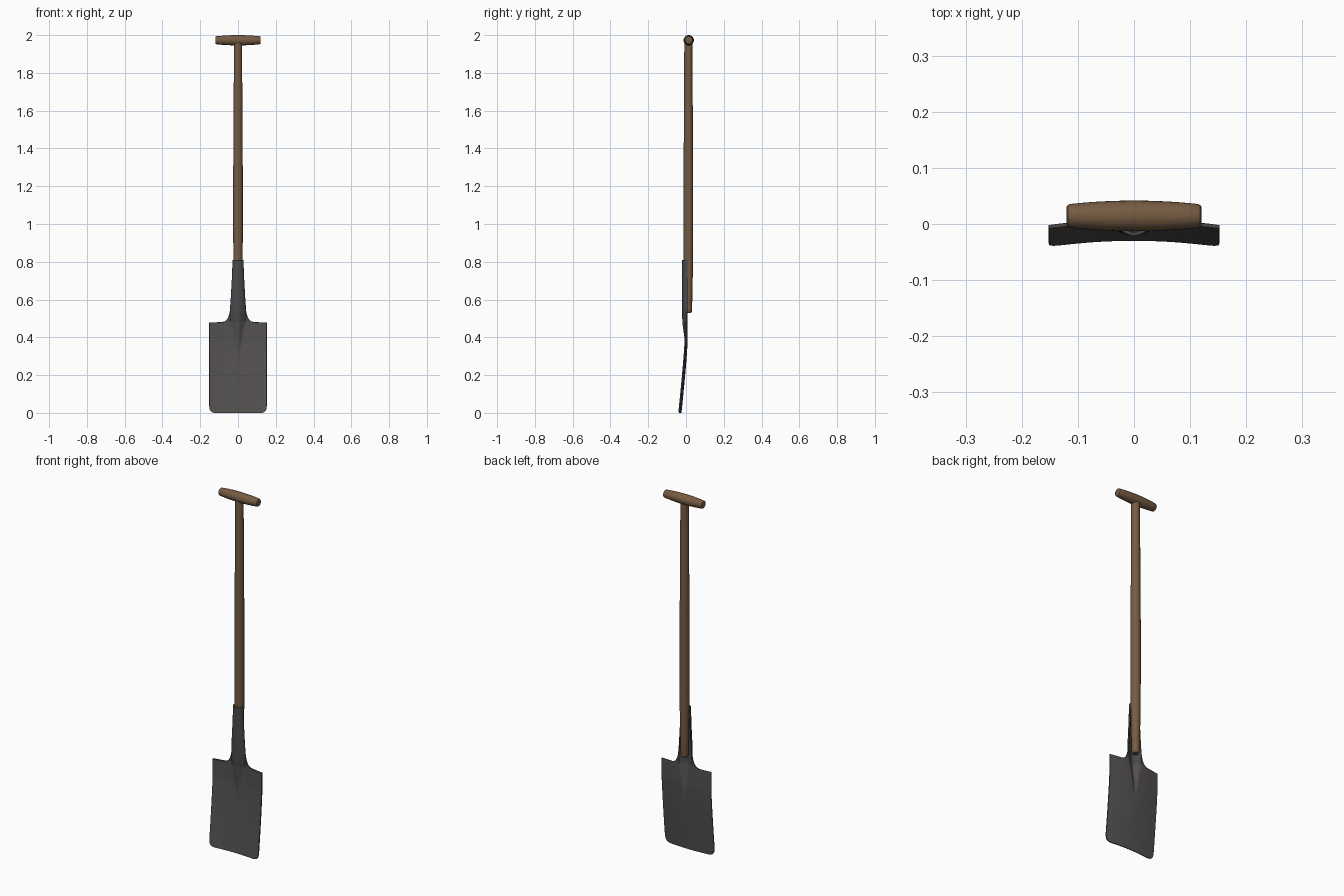
import bpy, bmesh, math

if "Cube" in bpy.data.objects:
    bpy.data.objects.remove(bpy.data.objects["Cube"])


def material(name, rgb):
    m = bpy.data.materials.new(name)
    m.diffuse_color = (*rgb, 1)
    m.use_nodes = True
    m.node_tree.nodes["Principled BSDF"].inputs["Base Color"].default_value = m.diffuse_color
    return m


wood = material("brown wood", (0.18, 0.105, 0.055))
steel = material("warm grey steel", (0.09, 0.084, 0.08))
dark_steel = material("dark grey steel", (0.068, 0.068, 0.07))


def finish(ob, angle=35):
    bpy.ops.object.select_all(action='DESELECT')
    ob.select_set(True)
    bpy.context.view_layer.objects.active = ob
    for mod in list(ob.modifiers):
        bpy.ops.object.modifier_apply(modifier=mod.name)
    bm = bmesh.new()
    bm.from_mesh(ob.data)
    bmesh.ops.recalc_face_normals(bm, faces=bm.faces)
    bm.to_mesh(ob.data)
    bm.free()
    bpy.ops.object.shade_smooth_by_angle(angle=math.radians(angle))


def new_object(name, bm, mats):
    me = bpy.data.meshes.new(name)
    bm.to_mesh(me)
    bm.free()
    ob = bpy.data.objects.new(name, me)
    bpy.context.collection.objects.link(ob)
    for m in mats:
        me.materials.append(m)
    return ob


def turned(name, profile, place, sides=28):
    """Turned wooden part: profile of (position along axis, radius)."""
    bm = bmesh.new()
    rings = []
    for p, r in profile:
        rings.append([bm.verts.new(place(p, r * math.cos(2 * math.pi * i / sides),
                                         r * math.sin(2 * math.pi * i / sides)))
                      for i in range(sides)])
    for a, b in zip(rings, rings[1:]):
        for i in range(sides):
            j = (i + 1) % sides
            bm.faces.new((a[i], a[j], b[j], b[i]))
    bm.faces.new(rings[0])
    bm.faces.new(rings[-1])
    finish(new_object(name, bm, [wood]))


def lerp_table(table, z):
    for (z0, w0), (z1, w1) in zip(table, table[1:]):
        if z <= z1:
            return w0 + (w1 - w0) * (z - z0) / (z1 - z0)
    return table[-1][1]


def clamp(t):
    return max(0.0, min(1.0, t))


# Shaft, slightly swollen in the middle and rounded at the lower end
AXIS_Y = 0.0125
turned("shaft", [(0.53, 0.014), (0.535, 0.018), (0.545, 0.0195), (0.65, 0.022),
                 (0.8, 0.0248), (1.0, 0.0255), (1.25, 0.0255), (1.5, 0.024),
                 (1.75, 0.0225), (1.97, 0.0215)],
       lambda p, a, b: (a, AXIS_Y + b, p))

# Cross handle, a barrel shape along x
grip = [(-0.12, 0.016), (-0.118, 0.0195)]
grip += [(x, 0.0273 - 0.006 * (abs(x) / 0.113) ** 2)
         for x in [-0.113 + 0.226 * i / 12 for i in range(13)]]
grip += [(0.118, 0.0195), (0.12, 0.016)]
turned("cross_handle", grip, lambda p, a, b: (p, 0.0145 + a, 1.9727 + b))

# Blade and socket: one pressed sheet, half width by height
OUTLINE = [(0.0, 0.122), (0.003, 0.135), (0.008, 0.143), (0.018, 0.149),
           (0.035, 0.152), (0.478, 0.152), (0.480, 0.085), (0.485, 0.069),
           (0.495, 0.058), (0.51, 0.050), (0.53, 0.0445), (0.55, 0.0415),
           (0.60, 0.0375), (0.66, 0.034), (0.72, 0.0305), (0.81, 0.027)]


def sheet_y(x, z, ridge):
    lean = 0.006 - 0.033 * max(0, (0.38 - z) / 0.38) ** 1.2
    dish = 0.011 * (x / 0.152) ** 2
    d = clamp((z - 0.28) / 0.24)
    depth = 0.0235 * d * d * (3 - 2 * d)
    s = clamp(abs(x) / ridge)
    t = clamp((z - 0.45) / 0.15)
    shape = (1 - t) * math.cos(math.pi / 2 * s) ** 2 + t * math.sqrt(1 - s * s)
    return lean - dish - depth * shape


heights = sorted({round(z, 4) for z, _ in OUTLINE}
                 | {round(0.06 + 0.02 * i, 4) for i in range(21)}
                 | {round(0.57 + 0.03 * i, 4) for i in range(8)})
INNER, OUTER = 8, 7
bm = bmesh.new()
rows = []
for z in heights:
    w = lerp_table(OUTLINE, z)
    ridge = min(0.98 * w, 0.04, 0.01 + 0.03 * clamp((z - 0.28) / 0.22))
    half = [ridge * math.sin(math.pi / 2 * i / INNER) for i in range(INNER + 1)]
    half += [ridge + (w - ridge) * i / OUTER for i in range(1, OUTER + 1)]
    xs = [-x for x in reversed(half[1:])] + half
    rows.append([bm.verts.new((x, sheet_y(x, z, ridge), z)) for x in xs])
for a, b in zip(rows, rows[1:]):
    for i in range(len(a) - 1):
        f = bm.faces.new((a[i], a[i + 1], b[i + 1], b[i]))
        f.material_index = 1 if f.calc_center_median().z > 0.49 else 0
blade = new_object("blade_and_socket", bm, [steel, dark_steel])
solid = blade.modifiers.new("thickness", 'SOLIDIFY')
solid.thickness = 0.006
solid.offset = 0
finish(blade, 40)
